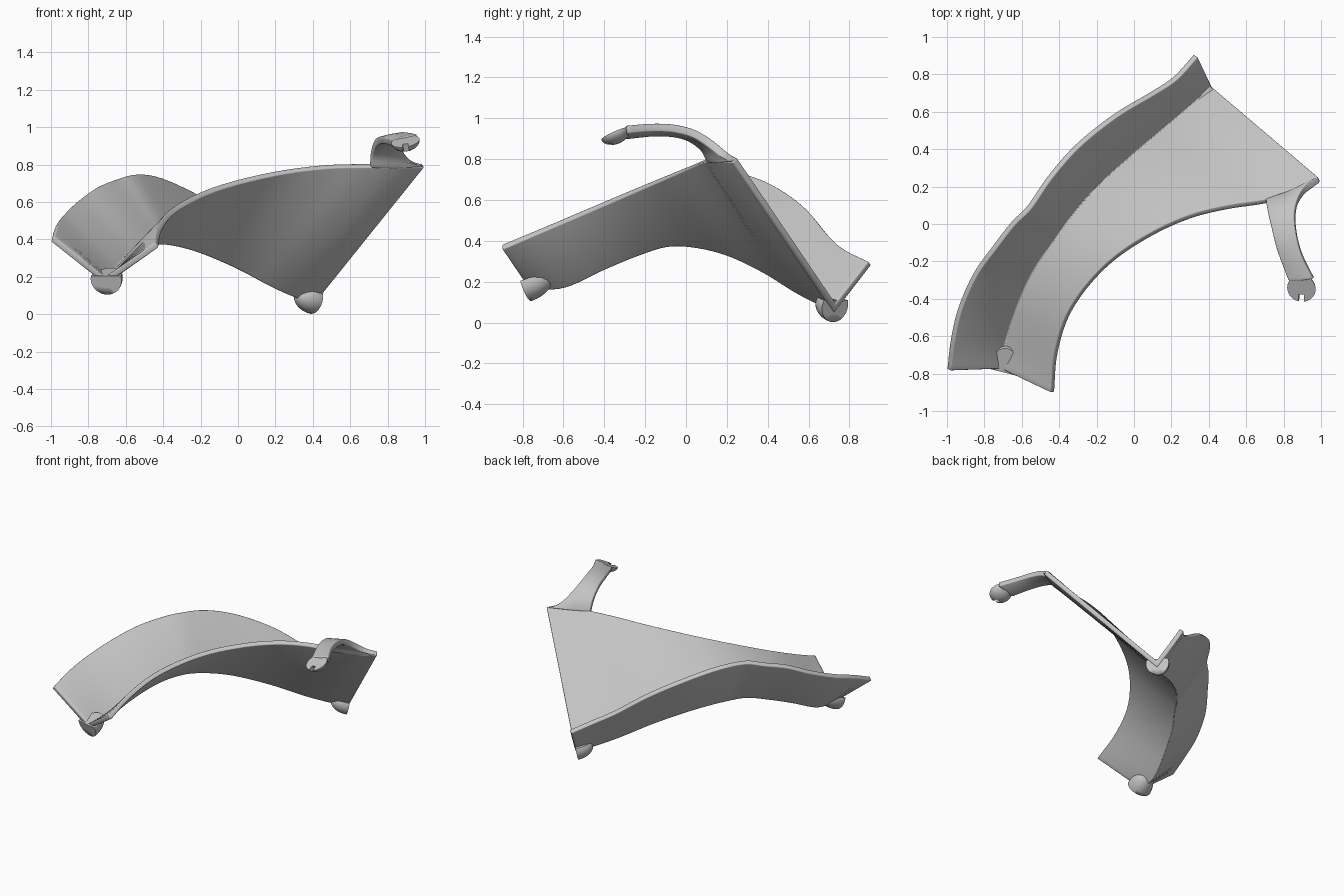
import bpy, bmesh
from mathutils import Vector, Matrix

cube = bpy.data.objects.get("Cube")
if cube:
    bpy.data.objects.remove(cube, do_unlink=True)

grey = bpy.data.materials.new("light_grey")
grey.use_nodes = True
grey.diffuse_color = (0.55, 0.55, 0.55, 1)
grey.node_tree.nodes["Principled BSDF"].inputs["Base Color"].default_value = (0.55, 0.55, 0.55, 1)


def spline(points, count):
    """Smooth curve through the points, resampled evenly by length."""
    p = [Vector(q) for q in points]
    p = [2 * p[0] - p[1]] + p + [2 * p[-1] - p[-2]]
    fine = []
    for a, b, c, d in zip(p, p[1:], p[2:], p[3:]):
        for k in range(20):
            t = k / 20
            fine.append(0.5 * (2 * b + (c - a) * t + (2 * a - 5 * b + 4 * c - d) * t ** 2
                               + (3 * b - a - 3 * c + d) * t ** 3))
    fine.append(p[-2])
    dist = [0]
    for a, b in zip(fine, fine[1:]):
        dist.append(dist[-1] + (b - a).length)
    out, j = [], 0
    for i in range(count):
        s = dist[-1] * i / (count - 1)
        while j < len(fine) - 2 and dist[j + 1] < s:
            j += 1
        f = (s - dist[j]) / (dist[j + 1] - dist[j])
        out.append(fine[j].lerp(fine[j + 1], min(f, 1)))
    return out


def finish(name, bm):
    bmesh.ops.recalc_face_normals(bm, faces=bm.faces)
    mesh = bpy.data.meshes.new(name)
    bm.to_mesh(mesh)
    bm.free()
    mesh.materials.append(grey)
    ob = bpy.data.objects.new(name, mesh)
    bpy.context.collection.objects.link(ob)
    return ob


def shade(ob):
    bpy.ops.object.select_all(action="DESELECT")
    ob.select_set(True)
    bpy.context.view_layer.objects.active = ob
    bpy.ops.object.shade_smooth_by_angle(angle=0.6)


def loft(name, rails, count, thickness):
    """Thick sheet stretched between neighbouring rail curves."""
    bm = bmesh.new()
    rows = [[bm.verts.new(v) for v in spline(r, count)] for r in rails]
    for a, b in zip(rows, rows[1:]):
        for i in range(count - 1):
            bm.faces.new((a[i], a[i + 1], b[i + 1], b[i]))
    ob = finish(name, bm)
    shade(ob)
    solid = ob.modifiers.new("thickness", "SOLIDIFY")
    solid.thickness = thickness
    solid.offset = 0
    solid.use_even_offset = True
    bevel = ob.modifiers.new("soft_rim", "BEVEL")
    bevel.width = 0.006
    bevel.segments = 2
    bevel.limit_method = "ANGLE"
    bevel.angle_limit = 1.0
    return ob


def clip(name, centre, normal, up, radius, depth, top):
    """Half dome with a flat slotted face; top is the height of the trimmed side."""
    z = Vector(normal).normalized()
    x = Vector(up).cross(z).normalized()
    y = z.cross(x)
    frame = Matrix.Translation(centre) @ Matrix((x, y, z)).transposed().to_4x4()
    bm = bmesh.new()
    bmesh.ops.create_uvsphere(bm, u_segments=32, v_segments=16, radius=radius)
    for co, no in (((0, 0, 0), (0, 0, 1)), ((0, top, 0), (0, 1, 0))):
        geom = bm.verts[:] + bm.edges[:] + bm.faces[:]
        bmesh.ops.bisect_plane(bm, geom=geom, plane_co=co, plane_no=no, clear_outer=True)
        bmesh.ops.holes_fill(bm, edges=[e for e in bm.edges if e.is_boundary])
    bmesh.ops.scale(bm, vec=(1, 1, depth / radius), verts=bm.verts)
    bm.transform(frame)
    ob = finish(name, bm)
    shade(ob)
    # slot cutter
    cut = bmesh.new()
    bmesh.ops.create_cube(cut, size=1)
    bmesh.ops.scale(cut, vec=(0.03, 0.06, 0.09), verts=cut.verts)
    bmesh.ops.translate(cut, vec=(0, -radius * 0.85, 0), verts=cut.verts)
    cut.transform(frame)
    cutter = finish(name + "_slot_cutter", cut)
    cutter.hide_render = True
    cutter.display_type = "WIRE"
    cutter.hide_set(True)
    mod = ob.modifiers.new("slot", "BOOLEAN")
    mod.operation = "DIFFERENCE"
    mod.object = cutter


# Curved trough: inner rim, valley line and outer rim
inner_xy = [(-.435, -.90), (-.42, -.7), (-.36, -.5), (-.25, -.33), (-.1, -.18), (.1, -.05),
            (.3, .04), (.5, .09), (.7, .12), (.85, .16), (.99, .24)]
inner_rim = [(x, y, min(.365 + .426 * (y + .91), .795)) for x, y in inner_xy]
valley = [(-.71, -.77, .18), (-.68, -.6, .19), (-.61, -.4, .28), (-.53, -.23, .35),
          (-.44, -.1, .39), (-.35, .03, .39), (-.2, .2, .35), (0, .38, .265),
          (.2, .55, .16), (.41, .73, .07)]
outer_rim = [(-.99, -.78, .40), (-.97, -.62, .47), (-.93, -.45, .53), (-.85, -.27, .605),
             (-.75, -.13, .675), (-.65, 0, .715), (-.56, .09, .74), (-.45, .25, .73),
             (-.3, .42, .67), (-.1, .58, .56), (.1, .7, .42), (.22, .78, .35), (.33, .90, .29)]
loft("curved_trough", [inner_rim, valley, outer_rim], 70, 0.032)

# Hooked arm rising from the inner rim
arm_left = [(.71, .12, .79), (.715, .08, .86), (.735, -.01, .915), (.77, -.14, .93), (.83, -.3, .915)]
arm_right = [(.99, .24, .795), (.92, .19, .82), (.875, .12, .875), (.86, .04, .925),
             (.87, -.06, .95), (.9, -.17, .955), (.96, -.29, .945)]
arm_mid = [(.83, .16, .785), (.81, .12, .85), (.795, .05, .905), (.81, -.07, .94),
           (.835, -.16, .942), (.895, -.3, .93)]
loft("hooked_arm", [arm_left, arm_mid, arm_right], 28, 0.04)

# Slotted clips at both trough ends and on the arm tip
clip("start_clip", (-.705, -.785, .185), (-.23, -.91, -.32), (0, 0, 1), .085, .14, .02)
clip("end_clip", (.405, .73, .08), (.77, .6, -.2), (0, 0, 1), .08, .12, .03)
clip("arm_clip", (.895, -.345, .925), (-.15, -.38, .87), (0, 1, .4), .077, .05, .2)
